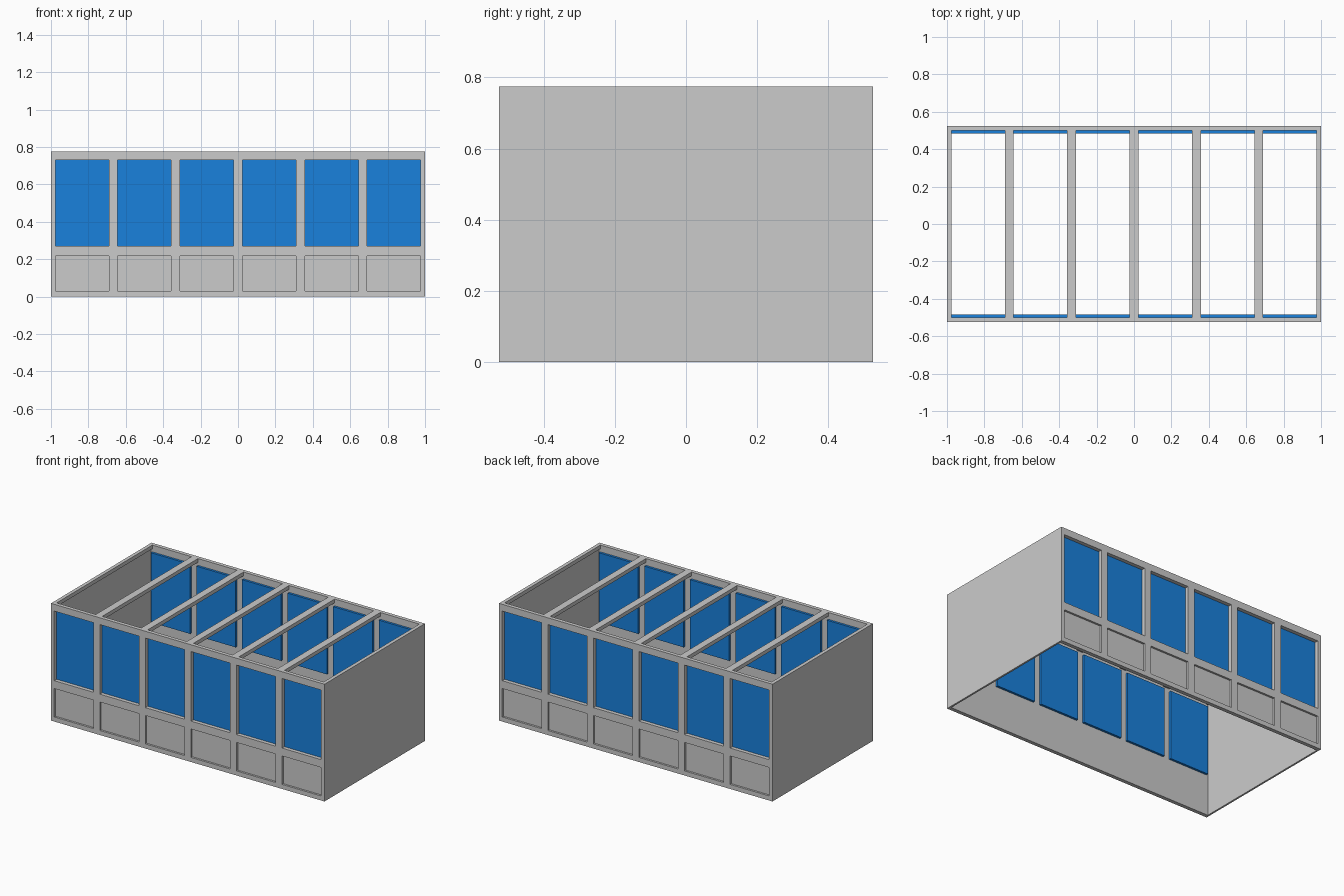
import bpy

if "Cube" in bpy.data.objects:
    bpy.data.objects.remove(bpy.data.objects["Cube"])

L, W, H = 1.0, 0.525, 0.775      # half length, half width, height
T = 0.025                        # frame thickness
BAYS = 6
PITCH = 2 * L / BAYS
OPEN = 0.286                     # opening width in each bay
POST = PITCH - OPEN

blue = bpy.data.materials.new("blue_glass")
blue.diffuse_color = (0.01, 0.22, 0.72, 1)
blue.use_nodes = True
blue.node_tree.nodes["Principled BSDF"].inputs["Base Color"].default_value = blue.diffuse_color


def boxes(name, parts, mat=None):
    """One object from a list of (x0, x1, y0, y1, z0, z1) boxes."""
    verts, faces = [], []
    for x0, x1, y0, y1, z0, z1 in parts:
        n = len(verts)
        verts += [(x, y, z) for z in (z0, z1)
                  for x, y in ((x0, y0), (x1, y0), (x1, y1), (x0, y1))]
        faces += [[n + i for i in f] for f in
                  ((3, 2, 1, 0), (4, 5, 6, 7), (0, 1, 5, 4),
                   (1, 2, 6, 5), (2, 3, 7, 6), (3, 0, 4, 7))]
    me = bpy.data.meshes.new(name)
    me.from_pydata(verts, [], faces)
    ob = bpy.data.objects.new(name, me)
    bpy.context.collection.objects.link(ob)
    if mat:
        me.materials.append(mat)
    return ob


def y_span(s, outer, inner):
    return tuple(sorted((s * outer, s * inner)))


centres = [-L + PITCH * (i + 0.5) for i in range(BAYS)]
joints = [-L + PITCH * i for i in range(1, BAYS)]
RAILS = [(0, 0.03), (0.218, 0.27), (0.73, H)]
GAPS = [(0.03, 0.218), (0.27, 0.73)]

for side, s in (("front", -1), ("back", 1)):
    # Wall frame: rails with posts between them
    fy = y_span(s, W, W - T)
    parts = [(-L, L, *fy, *z) for z in RAILS]
    for z in GAPS:
        parts += [(x - POST / 2, x + POST / 2, *fy, *z) for x in joints]
        parts += [(-L, -L + POST / 2, *fy, *z), (L - POST / 2, L, *fy, *z)]
    boxes(side + "_wall_frame", parts)

    # Recessed lower panels and blue window panes
    for name, z, depth, mat in (
            ("_lower_panels", GAPS[0], (W - 0.013, W - T), None),
            ("_window_panes", GAPS[1], (W - T, W - 0.04), blue)):
        y = y_span(s, *depth)
        boxes(side + name, [(c - OPEN / 2, c + OPEN / 2, *y, *z)
                            for c in centres], mat)

# Solid end walls
for side, s in (("left", -1), ("right", 1)):
    x = sorted((s * L, s * (L - 0.012)))
    boxes(side + "_end_wall", [(*x, -W + T, W - T, 0, H)])
    x = sorted((s * (L - 0.012), s * (L - POST / 2)))
    boxes(side + "_top_rail", [(*x, -W + T, W - T, H - T, H)])

# Roof beams across the open top
boxes("roof_beams", [(x - POST / 2, x + POST / 2, -W + T, W - T, H - T, H)
                     for x in joints])
